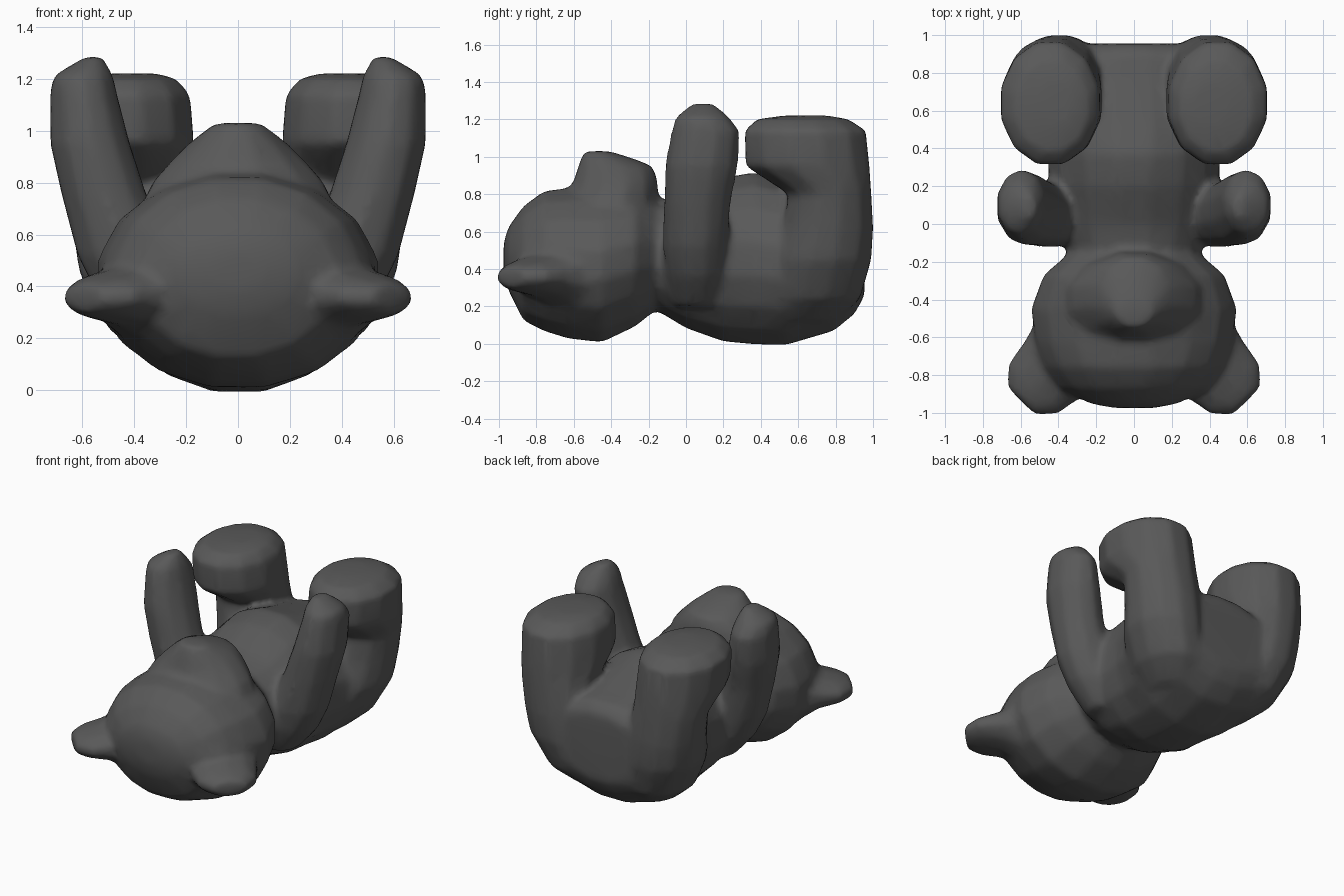
import bpy, bmesh, math
from mathutils import Vector

if "Cube" in bpy.data.objects:
    bpy.data.objects.remove(bpy.data.objects["Cube"])

fur = bpy.data.materials.new("dark_grey_fur")
fur.diffuse_color = (0.1, 0.1, 0.1, 1)
fur.use_nodes = True
fur.node_tree.nodes["Principled BSDF"].inputs["Base Color"].default_value = fur.diffuse_color


def loft(name, rings, sides=12, mirror=False):
    """Skin elliptical rings given as (centre, half axis a, half axis b)."""
    bm = bmesh.new()
    loops = []
    for c, a, b in rings:
        loop = []
        for i in range(sides):
            t = 2 * math.pi * (i + 0.5) / sides
            loop.append(bm.verts.new(Vector(c) + Vector(a) * math.cos(t) * 1.035
                                     + Vector(b) * math.sin(t) * 1.035))
        loops.append(loop)
    for lo, hi in zip(loops, loops[1:]):
        for i in range(sides):
            j = (i + 1) % sides
            bm.faces.new((lo[i], lo[j], hi[j], hi[i]))
    bm.faces.new(loops[0][::-1])
    bm.faces.new(loops[-1])
    if mirror:
        twin = bmesh.ops.duplicate(bm, geom=bm.verts[:] + bm.edges[:] + bm.faces[:])
        for v in twin["geom"]:
            if isinstance(v, bmesh.types.BMVert):
                v.co.x = -v.co.x
    bmesh.ops.recalc_face_normals(bm, faces=bm.faces)
    mesh = bpy.data.meshes.new(name)
    bm.to_mesh(mesh)
    bm.free()
    ob = bpy.data.objects.new(name, mesh)
    bpy.context.collection.objects.link(ob)
    return ob


def fuse(name, parts):
    """Merge overlapping parts into one softly blended low-poly skin."""
    bpy.ops.object.select_all(action='DESELECT')
    for p in parts:
        p.select_set(True)
    ob = parts[0]
    bpy.context.view_layer.objects.active = ob
    bpy.ops.object.join()
    ob.name = name
    ob.data.materials.append(fur)
    m = ob.modifiers.new("skin", 'REMESH')
    m.mode, m.voxel_size = 'VOXEL', 0.02
    m = ob.modifiers.new("blend", 'SMOOTH')
    m.factor, m.iterations = 0.5, 12
    m = ob.modifiers.new("low_poly", 'DECIMATE')
    m.ratio = 0.2
    for mod in list(ob.modifiers):
        bpy.ops.object.modifier_apply(modifier=mod.name)
    bpy.ops.object.shade_smooth_by_angle(angle=math.radians(60))


def along_y(rows):
    """Rows of y, half width, bottom z, top z."""
    return [((0, y, (z0 + z1) / 2), (w, 0, 0), (0, 0, (z1 - z0) / 2))
            for y, w, z0, z1 in rows]


def along_z(rows):
    """Rows of z, x range, y range."""
    return [(((x0 + x1) / 2, (y0 + y1) / 2, z), ((x1 - x0) / 2, 0, 0),
             (0, (y1 - y0) / 2, 0)) for z, x0, x1, y0, y1 in rows]


# Head, lying on its back with the crown towards -y
head = loft("head", along_y([
    (-0.975, 0.10, 0.38, 0.54), (-0.95, 0.23, 0.29, 0.62),
    (-0.87, 0.38, 0.13, 0.73), (-0.76, 0.46, 0.075, 0.81),
    (-0.63, 0.51, 0.035, 0.825), (-0.45, 0.535, 0.015, 0.83),
    (-0.27, 0.47, 0.10, 0.83), (-0.17, 0.355, 0.18, 0.78),
    (-0.12, 0.33, 0.20, 0.73)]), 16)

# Snout pointing up, with the nose at its peak
snout = loft("snout", along_z([
    (0.68, -0.38, 0.38, -0.66, -0.15), (0.80, -0.33, 0.33, -0.635, -0.15),
    (0.88, -0.26, 0.26, -0.595, -0.155), (0.95, -0.19, 0.19, -0.575, -0.18),
    (0.99, -0.14, 0.14, -0.56, -0.28), (1.03, -0.09, 0.09, -0.545, -0.41)]))

# Ears, flattened and pointing diagonally outwards
s = math.sqrt(0.5)
ear_rings = []
for v, w, z0, z1 in [(0.50, 0.30, 0.08, 0.68), (0.70, 0.25, 0.16, 0.58),
                     (0.86, 0.21, 0.25, 0.48), (0.99, 0.19, 0.275, 0.445),
                     (1.085, 0.11, 0.30, 0.41)]:
    u = -0.24
    ear_rings.append((((u + v) * s, (u - v) * s, (z0 + z1) / 2),
                      (w * s, w * s, 0), (0, 0, (z1 - z0) / 2)))
ears = loft("ears", ear_rings, 10, True)

# Torso with rounded back, belly and flat seat
torso = loft("torso", along_y([
    (-0.20, 0.32, 0.20, 0.73), (-0.15, 0.345, 0.18, 0.755),
    (0.0, 0.41, 0.09, 0.79), (0.2, 0.44, 0.02, 0.88),
    (0.37, 0.45, 0.005, 0.91), (0.53, 0.49, 0.0, 0.86),
    (0.79, 0.50, 0.075, 0.79), (0.90, 0.44, 0.165, 0.77),
    (0.955, 0.34, 0.26, 0.71)]), 16)

# Arms reaching upwards
arms = loft("arms", along_z([
    (0.20, 0.16, 0.40, -0.06, 0.18), (0.36, 0.18, 0.54, -0.10, 0.21),
    (0.52, 0.24, 0.62, -0.12, 0.22), (0.75, 0.35, 0.68, -0.115, 0.235),
    (0.95, 0.415, 0.725, -0.11, 0.275), (1.14, 0.465, 0.725, -0.075, 0.285),
    (1.21, 0.48, 0.715, -0.055, 0.23), (1.285, 0.52, 0.59, 0.03, 0.15)]), 10, True)

# Legs bent upwards, feet folding towards the head
legs = loft("legs", along_z([
    (0.12, 0.10, 0.36, 0.46, 0.80), (0.24, 0.10, 0.50, 0.44, 0.93),
    (0.45, 0.13, 0.61, 0.47, 0.99), (0.62, 0.16, 0.635, 0.52, 1.0),
    (0.80, 0.185, 0.66, 0.55, 0.99), (0.95, 0.17, 0.70, 0.32, 0.98),
    (1.14, 0.185, 0.705, 0.315, 0.96), (1.20, 0.24, 0.63, 0.38, 0.87),
    (1.22, 0.31, 0.50, 0.52, 0.76)]), 12, True)

fuse("bear_body", [torso, head, snout, ears, arms, legs])
